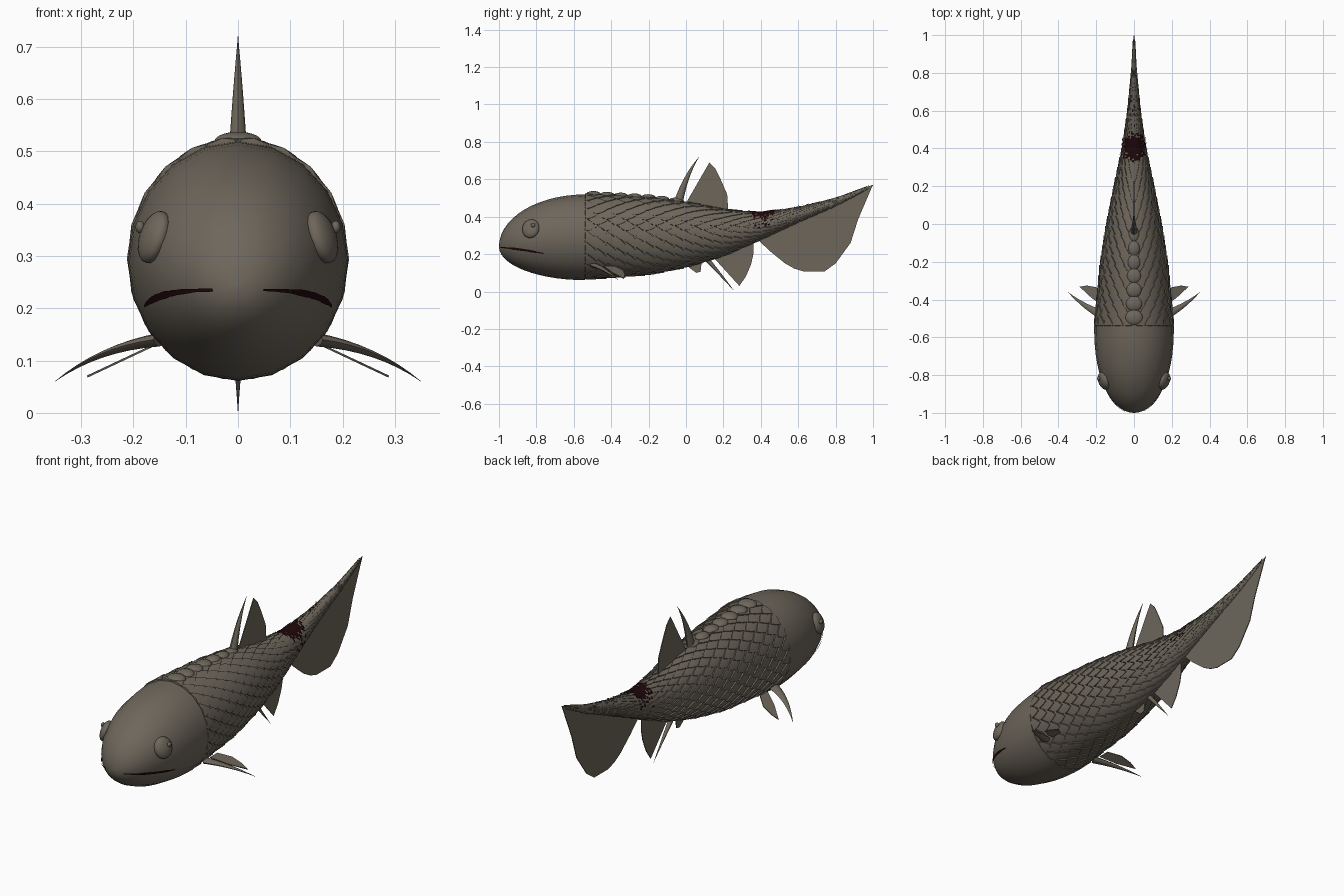
import bpy, math, random
from mathutils import Vector

random.seed(4)
if "Cube" in bpy.data.objects:
    bpy.data.objects.remove(bpy.data.objects["Cube"])


def material(name, rgb):
    m = bpy.data.materials.new(name)
    m.use_nodes = True
    m.diffuse_color = (*rgb, 1)
    m.node_tree.nodes["Principled BSDF"].inputs["Base Color"].default_value = (*rgb, 1)
    return m


SKIN = material("grey brown skin", (0.155, 0.134, 0.105))
RED = material("dark red flesh", (0.013, 0.002, 0.003))


def build(name, verts, faces, mat, angle=None):
    """Make a mesh object, smooth shaded when an angle in degrees is given."""
    me = bpy.data.meshes.new(name)
    me.from_pydata([tuple(v) for v in verts], [], faces)
    me.validate()
    me.materials.append(mat)
    ob = bpy.data.objects.new(name, me)
    bpy.context.collection.objects.link(ob)
    if angle:
        bpy.ops.object.select_all(action='DESELECT')
        ob.select_set(True)
        bpy.context.view_layer.objects.active = ob
        bpy.ops.object.shade_smooth_by_angle(angle=math.radians(angle))


def loft(name, rings, mat, angle=60):
    n = len(rings[0])
    verts = [v for r in rings for v in r]
    faces = [(i * n + j, i * n + (j + 1) % n, (i + 1) * n + (j + 1) % n, (i + 1) * n + j)
             for i in range(len(rings) - 1) for j in range(n)]
    faces += [tuple(reversed(range(n))), tuple(range(len(verts) - n, len(verts)))]
    build(name, verts, faces, mat, angle)


# Body section: y, half width, bottom, top
STATIONS = [(-.54, .205, .07, .52), (-.2, .172, .095, .50), (0, .14, .135, .475),
            (.2, .10, .195, .435), (.4, .06, .28, .418), (.6, .033, .37, .45),
            (.8, .015, .455, .50), (1, .004, .56, .575)]


def section(y):
    if y < -.54:                      # rounded snout
        t = max(0, (y + 1) / .46)
        s = math.sqrt(max(0, 1 - (1 - t) ** 2))
        w = math.sqrt(max(0, 1 - (1 - t) ** 2.3))
        return .211 * w, .24 - .179 * s, .24 + .279 * s
    y = min(y, 1)
    for a, b in zip(STATIONS, STATIONS[1:]):
        if y <= b[0]:
            f = (y - a[0]) / (b[0] - a[0])
            return tuple(p + (q - p) * f for p, q in zip(a[1:], b[1:]))


def surf(y, a, off=0):
    w, lo, hi = section(y)
    return Vector((max(.001, w + off) * math.cos(a), min(y, 1),
                   (lo + hi) / 2 + max(.001, (hi - lo) / 2 + off) * math.sin(a)))


def ring(y, n, off=0):
    return [surf(y, math.tau * j / n, off) for j in range(n)]


# Head and trunk
head_ys = [-.54 - .46 * math.cos(math.pi / 2 * i / 14) for i in range(15)]
loft("head", [ring(y, 20) for y in head_ys[:-1]] + [ring(-.5401, 20)], SKIN)
loft("trunk", [ring(-.54 + 1.54 * i / 28, 24, -.004) for i in range(29)], SKIN)

# Overlapping scales: pointed plates that follow the trunk, lift and droop at the back
OUTLINE = [(-1, 0), (-.3, .75), (.1, 1), (.65, .6), (1.15, 0)]
OUTLINE += [(u, -v) for u, v in OUTLINE[-2:0:-1]]
verts, faces = [], []
AROUND, STEP = 22, .052
for row in range(29):
    y = -.538 + row * STEP
    lift = .010 * min(1, section(y)[0] / .1)
    for k in range(AROUND):
        a = math.tau * (k + .5 * (row % 2)) / AROUND
        droop = .45 * math.cos(a)
        b, n = len(verts), len(OUTLINE)
        verts.append(surf(y, a, lift * .75))
        for low in (False, True):
            for u, v in OUTLINE:
                off = -lift * .5 if low else lift * (.45 + .55 * u)
                verts.append(surf(max(-.539, y + u * STEP),
                                  a + (v * 1.05 - u * droop) * math.pi / AROUND, off))
        for i in range(n):
            j = (i + 1) % n
            faces.append((b, b + 1 + j, b + 1 + i))
            faces.append((b + 1 + i, b + 1 + j, b + 1 + n + j, b + 1 + n + i))
build("body_scales", verts, faces, SKIN, 40)


def ellipsoid(name, centre, radii, rot=(0, 0, 0)):
    bpy.ops.mesh.primitive_uv_sphere_add(segments=18, ring_count=10, location=centre, rotation=rot)
    ob = bpy.context.object
    ob.name = name
    ob.scale = radii
    ob.data.materials.append(SKIN)
    bpy.ops.object.shade_smooth()


# Row of knobs along the back
for i in range(7):
    y = -.495 + i * .073
    ellipsoid("back_knob", (0, y, section(y)[2] + .001), (.046 - .003 * i, .041, .019))


def plate(name, pts, normal):
    """Thin flat fin from an outline."""
    n, d = len(pts), Vector(normal).normalized() * .002
    verts = [Vector(p) + d for p in pts] + [Vector(p) - d for p in pts]
    faces = [tuple(range(n)), tuple(reversed(range(n, 2 * n)))]
    faces += [(i, i + n, (i + 1) % n + n, (i + 1) % n) for i in range(n)]
    build(name, verts, faces, SKIN)


def spike(name, p0, p1, p2, wide, thin):
    """Curved, tapering fin ray."""
    p0, p1, p2, wide, thin = map(Vector, (p0, p1, p2, wide, thin))
    rings = []
    for i in range(9):
        t = i / 8
        c = p0 * (1 - t) ** 2 + p1 * 2 * t * (1 - t) + p2 * t * t
        r = max(.02, 1 - t)
        rings.append([c + (wide * math.cos(q) + thin * math.sin(q)) * r
                      for q in (math.tau * j / 8 for j in range(8))])
    loft(name, rings, SKIN, 50)


# Fins on the centre line, outlines as (y, z)
FINS = {
    "dorsal_fin": [(0, .46), (.01, .49), (.125, .69), (.155, .66), (.185, .60), (.22, .52), (.227, .42)],
    "pelvic_fin": [(-.01, .16), (.02, .125), (.055, .10), (.078, .106), (.085, .17)],
    "anal_fin": [(.14, .19), (.285, .03), (.32, .08), (.348, .145), (.36, .20), (.36, .28)],
    "tail_fin": [(.37, .29), (.45, .215), (.53, .15), (.58, .122), (.63, .107), (.74, .107),
                 (.80, .15), (.88, .26), (.92, .385), (.998, .568), (.8, .48), (.6, .41)],
}
for name, outline in FINS.items():
    plate(name, [(0, y, z) for y, z in outline], (1, 0, 0))
spike("dorsal_spine", (0, -.045, .46), (0, -.005, .62), (0, .07, .72), (0, .024, -.008), (.02, 0, 0))
spike("anal_spine", (0, .115, .17), (0, .19, .085), (0, .26, 0), (0, .010, .008), (.013, 0, 0))

# Paired parts: eyes, front fins and mouth line
for side, s in (("left", 1), ("right", -1)):
    ellipsoid(side + "_eye", (s * .160, -.83, .336), (.026, .048, .052), (0, s * -.32, s * -.32))
    ellipsoid(side + "_pupil", (s * .187, -.818, .355), (.009, .012, .012))
    spike(side + "_pectoral_spine", (s * .15, -.49, .14), (s * .265, -.44, .125), (s * .35, -.36, .06),
          (s * -.012, .024, 0), (0, 0, .013))
    fin = [(.15, -.44), (.22, -.395), (.288, -.332), (.25, -.326), (.2, -.335), (.15, -.38)]
    plate(side + "_pectoral_fin", [(s * x, y, .132 - (x - .155) * .47) for x, y in fin], (s * .47, 0, 1))

    rows = []
    for i in range(23):
        t = i / 22
        y = -.99 + .23 * t
        w, lo, hi = section(y)
        mid = .236 - .031 * t ** 1.4
        half = .0015 + .004 * math.sin(math.pi * t) + .0015 * random.random()
        for z in (mid + half, mid - half):
            p = surf(y, math.asin((z - (lo + hi) / 2) / ((hi - lo) / 2)), .004)
            rows.append((s * p.x, p.y - .002, p.z))
    build(side + "_mouth_line", rows,
          [(2 * i, 2 * i + 1, 2 * i + 3, 2 * i + 2) for i in range(22)], RED)

# Ragged dark patch on top of the tail root, with stray flecks around it
verts, faces = [], []


def fleck(y, a, dy, da):
    b = len(verts)
    for u, v in ((-1, -1), (1, -1), (1, 1), (-1, 1)):
        verts.append(surf(y + u * dy, a + v * da, .009))
    faces.append((b, b + 3, b + 2, b + 1))


for i in range(20):
    for j in range(18):
        u, v = (i - 9.5) / 10, (j - 8.5) / 9
        if random.random() < 1.25 - 1.1 * (u * u + v * v):
            fleck(.41 + .08 * u, math.pi / 2 + 1.25 * v, .0045, .075)
for i in range(26):
    y = random.uniform(.36, .46) if i < 16 else random.uniform(.48, .68)
    tilt = random.uniform(1.1, 1.7) if i < 16 else random.uniform(0, .7)
    fleck(y, math.pi / 2 + tilt * (-1) ** i, .006, .06)
build("tail_patch", verts, faces, RED)
